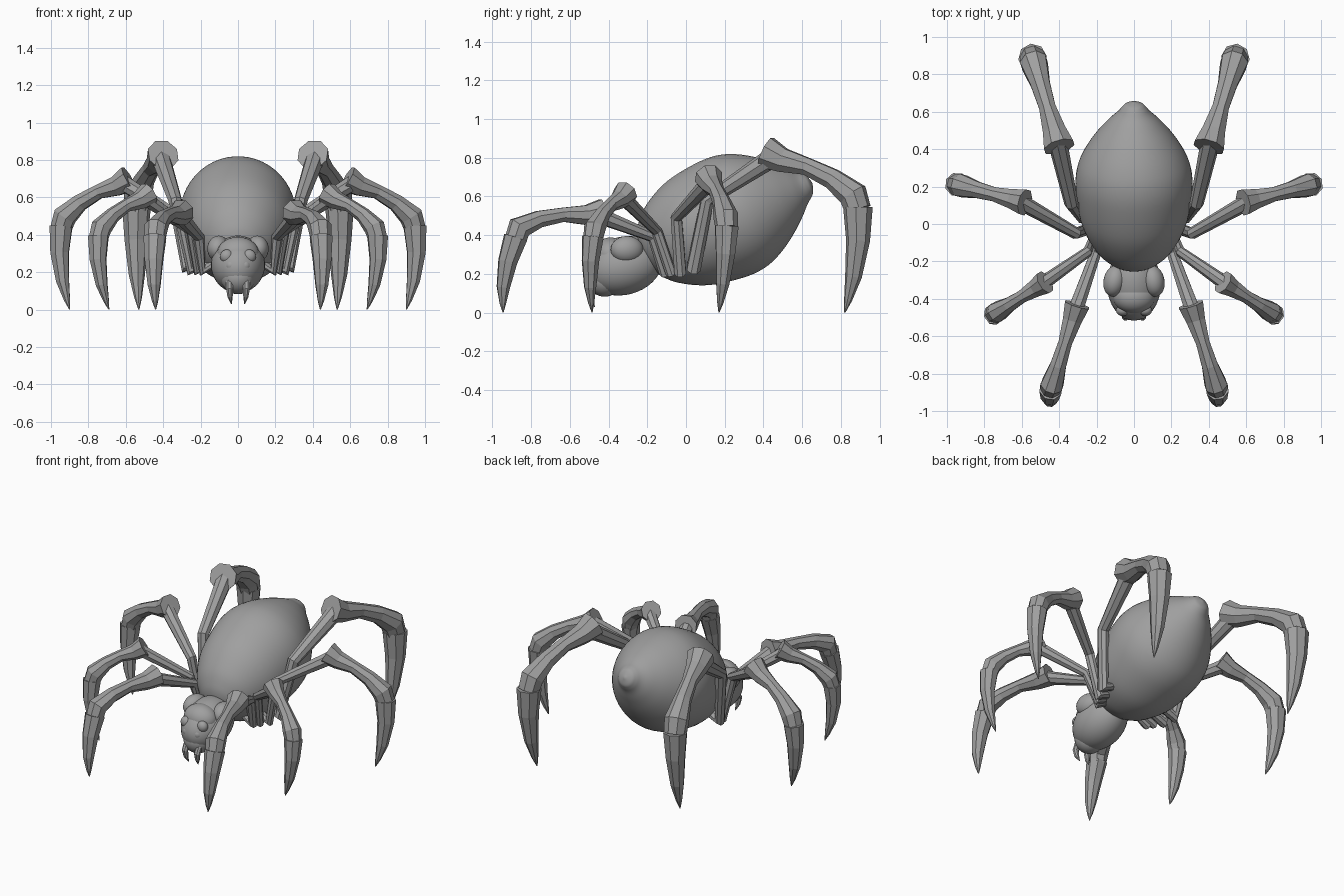
import bpy, math
from mathutils import Vector, Matrix

cube = bpy.data.objects.get("Cube")
if cube:
    bpy.data.objects.remove(cube, do_unlink=True)

grey = bpy.data.materials.new("plain_grey")
grey.use_nodes = True
GREY = (0.35, 0.35, 0.35, 1)
grey.diffuse_color = GREY
grey.node_tree.nodes["Principled BSDF"].inputs["Base Color"].default_value = GREY


def add_mesh(name, verts, faces, smooth=False):
    me = bpy.data.meshes.new(name)
    me.from_pydata(verts, [], faces)
    me.materials.append(grey)
    me.polygons.foreach_set("use_smooth", [smooth] * len(me.polygons))
    ob = bpy.data.objects.new(name, me)
    bpy.context.collection.objects.link(ob)
    return ob


def sweep(name, path, radii, sides=8, smooth=False, stretch=1.0):
    """Closed tube through the path points with one radius per point."""
    pts = [Vector(p) for p in path]
    verts, faces = [], []
    ref = None
    for i, p in enumerate(pts):
        a = (p - pts[i - 1]).normalized() if i else Vector()
        b = (pts[i + 1] - p).normalized() if i < len(pts) - 1 else Vector()
        t = (a + b).normalized()
        if ref is None:
            ref = t.cross(Vector((0, 0, 1))).normalized()
        ref = (ref - t * ref.dot(t)).normalized()
        up = ref.cross(t)
        for k in range(sides):
            ang = 2 * math.pi * (k + 0.5) / sides
            verts.append(p + radii[i] * (ref * math.cos(ang) + up * math.sin(ang) * stretch))
    for i in range(len(pts) - 1):
        for k in range(sides):
            n = (k + 1) % sides
            faces.append((i * sides + k, i * sides + n, (i + 1) * sides + n, (i + 1) * sides + k))
    faces.append(tuple(reversed(range(sides))))
    last = (len(pts) - 1) * sides
    faces.append(tuple(range(last, last + sides)))
    return add_mesh(name, verts, faces, smooth)


def ellipsoid(name, loc, size, tilt=0.0, yaw=0.0):
    bpy.ops.mesh.primitive_uv_sphere_add(segments=32, ring_count=20, radius=1)
    ob = bpy.context.object
    ob.name = name
    rot = Matrix.Rotation(yaw, 4, "Z") @ Matrix.Rotation(tilt, 4, "X")
    ob.data.transform(Matrix.Translation(loc) @ rot @ Matrix.Diagonal((*size, 1)))
    ob.data.materials.append(grey)
    bpy.ops.object.shade_smooth()
    return ob


def smooth_profile(points, steps=5):
    """Catmull-Rom interpolation of (distance, radius) pairs."""
    pts = [Vector(p) for p in points]
    out = []
    for i in range(len(pts) - 1):
        p0, p1, p2, p3 = pts[max(i - 1, 0)], pts[i], pts[i + 1], pts[min(i + 2, len(pts) - 1)]
        for s in range(steps):
            t = s / steps
            out.append(0.5 * (2 * p1 + (p2 - p0) * t + (2 * p0 - 5 * p1 + 4 * p2 - p3) * t * t
                              + (3 * p1 - p0 - 3 * p2 + p3) * t ** 3))
    return out + [pts[-1]]


# Abdomen: tilted egg with a small nub at the rear
profile = smooth_profile([(-.445, .005), (-.43, .08), (-.395, .142), (-.32, .213), (-.18, .281),
                          (0, .311), (.12, .306), (.22, .27), (.32, .207), (.4, .14),
                          (.45, .09), (.48, .066), (.5, .045), (.513, .005)])
axis = Vector((0, math.cos(math.radians(22)), math.sin(math.radians(22))))
centre = Vector((0, .176, .477))
sweep("abdomen", [centre + axis * p.x for p in profile], [p.y for p in profile],
      sides=48, smooth=True, stretch=1.03)

# Head with muzzle
ellipsoid("head", (0, -.32, .242), (.145, .2, .15), tilt=math.radians(15))
ellipsoid("muzzle", (0, -.42, .172), (.092, .09, .09))
ellipsoid("brow", (0, -.39, .30), (.112, .088, .088))

# Paired head details
for side, label in ((1, "left"), (-1, "right")):
    ellipsoid(label + "_cheek", (side * .103, -.305, .325), (.06, .085, .07), yaw=side * .2)
    ellipsoid(label + "_upper_eye", (side * .06, -.462, .285), (.036, .03, .036))
    ellipsoid(label + "_lower_eye", (side * .036, -.482, .235), (.031, .027, .031))
    sweep(label + "_fang", [(side * .045, -.47, .16), (side * .045, -.497, .11),
                            (side * .042, -.49, .07), (side * .035, -.472, .03)],
          [.02, .02, .015, .002], sides=8)

# Legs: hip, bend, knee, ankle, claw tip, thickness
LEGS = {
    "front": ((.19, -.11, .21), (.21, -.17, .39), (.31, -.45, .515), (.438, -.86, .44), (.44, -.945, 0), .86),
    "second": ((.22, -.08, .21), (.25, -.15, .42), (.49, -.32, .61), (.73, -.47, .44), (.69, -.485, 0), .78),
    "third": ((.255, -.03, .21), (.31, -.05, .49), (.60, .12, .69), (.925, .205, .50), (.90, .17, 0), .88),
    "rear": ((.28, .04, .23), (.335, .11, .58), (.405, .43, .82), (.535, .863, .61), (.53, .82, 0), 1.04),
}


def build_leg(name, side, hip, bend, knee, ankle, tip, size):
    hip, bend, knee, ankle, tip = (Vector((side * p[0], p[1], p[2])) for p in (hip, bend, knee, ankle, tip))
    # Thigh: leaves the body low, turns up, then out to the knee
    root = Vector((hip.x * .4, hip.y, hip.z + .07))
    inner = knee + (ankle - knee) * .06
    sweep(name + "_thigh", [root, hip, bend, inner],
          [r * size for r in (.03, .037, .036, .051)])
    # Shin: flared at the knee, waisted, widening to the ankle
    out = ankle - knee
    out.z = 0
    out.normalize()
    arch = Vector((0, 0, .028 * size))
    back = knee - (ankle - knee).normalized() * .02
    joint = ankle + out * .025 * size - Vector((0, 0, .075 * size))
    sweep(name + "_shin",
          [back, knee.lerp(ankle, .16), knee.lerp(ankle, .45) + arch,
           knee.lerp(ankle, .75) + arch, ankle, joint],
          [r * size for r in (.084, .064, .046, .054, .074, .066)])
    # Claw: heavy at the top, curving in to a point on the ground
    claw = [joint + Vector((0, 0, .012))]
    for f, bulge in ((.3, .022), (.65, .022), (.88, .009), (1, 0)):
        claw.append(joint.lerp(tip, f) + out * bulge)
    sweep(name + "_claw", claw, [r * size for r in (.074, .06, .042, .02, .003)])


for side, label in ((1, "left"), (-1, "right")):
    for key, spec in LEGS.items():
        build_leg(label + "_" + key, side, *spec)
